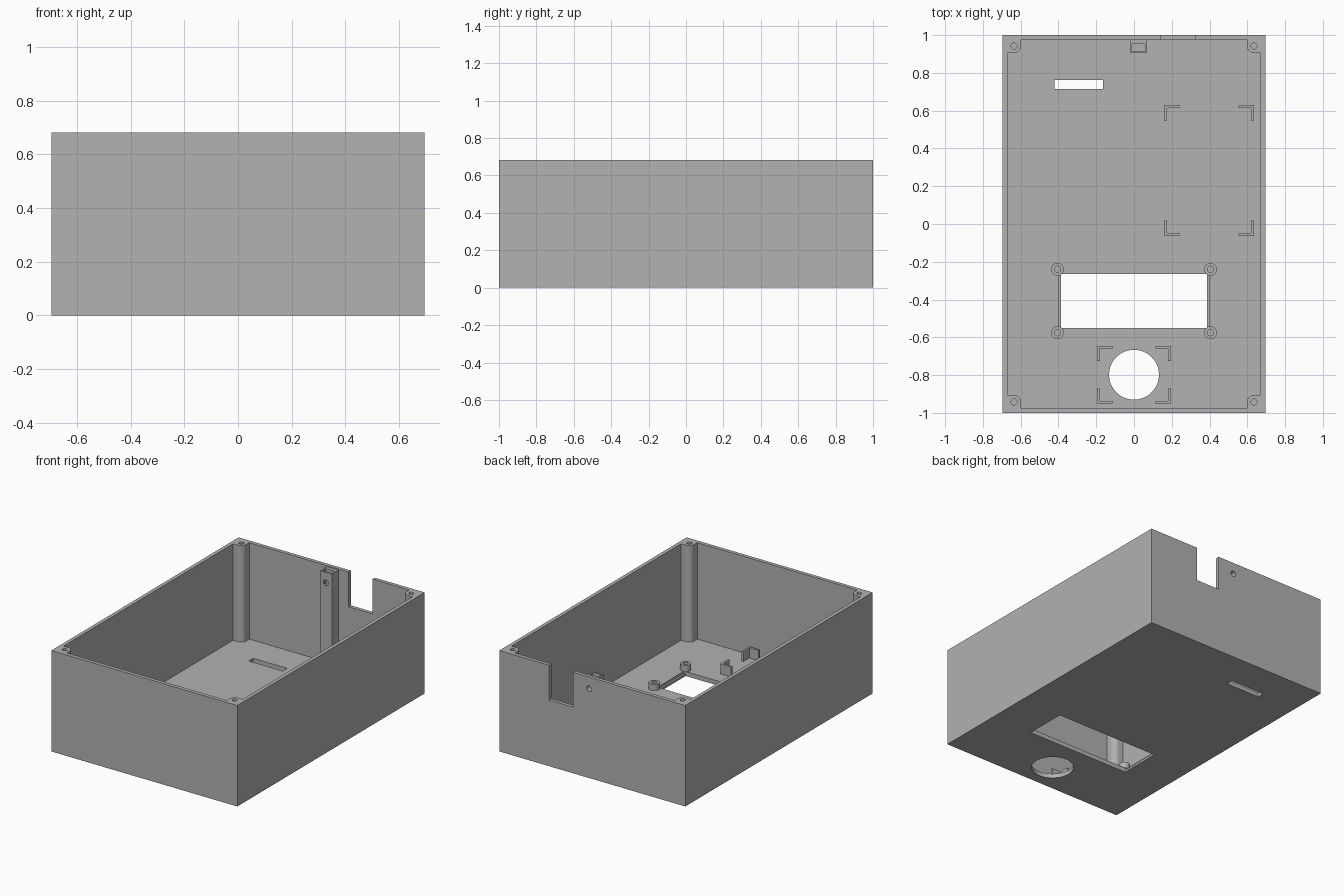
import bpy, bmesh
from mathutils import Matrix, Vector

if "Cube" in bpy.data.objects:
    bpy.data.objects.remove(bpy.data.objects["Cube"], do_unlink=True)

HX, HY, H = 0.695, 1.0, 0.682    # half width, half length, height
WALL, FLOOR = 0.025, 0.03

grey = bpy.data.materials.new("plain grey")
grey.use_nodes = True
grey.diffuse_color = (0.445, 0.445, 0.445, 1)
grey.node_tree.nodes["Principled BSDF"].inputs["Base Color"].default_value = grey.diffuse_color


def finish(name, bm):
    mesh = bpy.data.meshes.new(name)
    bm.to_mesh(mesh)
    bm.free()
    mesh.materials.append(grey)
    obj = bpy.data.objects.new(name, mesh)
    bpy.context.collection.objects.link(obj)
    return obj


def box(name, x0, x1, y0, y1, z0, z1):
    bm = bmesh.new()
    lo, hi = Vector((x0, y0, z0)), Vector((x1, y1, z1))
    bmesh.ops.create_cube(bm, size=1, matrix=Matrix.Translation((lo + hi) / 2)
                          @ Matrix.Diagonal((*(hi - lo), 1)))
    return finish(name, bm)


def cylinder(name, center, r, depth, axis="Z", sides=32):
    bm = bmesh.new()
    turn = Matrix.Rotation(1.5707963, 4, "X") if axis == "Y" else Matrix()
    bmesh.ops.create_cone(bm, cap_ends=True, segments=sides, radius1=r, radius2=r,
                          depth=depth, matrix=Matrix.Translation(center) @ turn)
    return finish(name, bm)


def combine(target, other, operation):
    """Apply a boolean and discard the helper."""
    mod = target.modifiers.new("shape", "BOOLEAN")
    mod.operation, mod.object, mod.solver = operation, other, "EXACT"
    bpy.context.view_layer.objects.active = target
    bpy.ops.object.modifier_apply(modifier=mod.name)
    bpy.data.objects.remove(other, do_unlink=True)


def cut(target, other):
    combine(target, other, "DIFFERENCE")


def join(target, other):
    combine(target, other, "UNION")


def smooth(obj):
    bpy.ops.object.select_all(action="DESELECT")
    obj.select_set(True)
    bpy.context.view_layer.objects.active = obj
    bpy.ops.object.shade_smooth_by_angle(angle=0.6)


CORNERS = [(sx, sy) for sx in (-1, 1) for sy in (-1, 1)]

# Open tray: solid block hollowed from above
case = box("enclosure", -HX, HX, -HY, HY, 0, H)
cut(case, box("cavity", WALL - HX, HX - WALL, WALL - HY, HY - WALL, FLOOR, H + 0.1))

# Rounded screw columns merged into the corners
PX, PY, PR = 0.635, 0.942, 0.037
for sx, sy in CORNERS:
    cx, cy = sx * PX, sy * PY
    wx, wy = sx * (HX - 0.01), sy * (HY - 0.01)
    column = cylinder("column", (cx, cy, H / 2 + 0.005), PR, H - 0.01)
    for ax, bx, ay, by in ((cx, wx, cy - sy * PR, wy), (cx - sx * PR, wx, cy, wy)):
        join(column, box("web", *sorted((ax, bx)), *sorted((ay, by)), 0.01, H))
    join(case, column)
    cut(case, cylinder("screw_hole", (cx, cy, H), 0.016, 0.3, sides=24))

# Nut post on the back wall, with top pocket and cross hole
join(case, box("nut_post", -0.02, 0.067, 0.905, HY - 0.01, 0.01, H - 0.008))
cut(case, box("nut_pocket", -0.01, 0.057, 0.914, 0.952, 0.53, H + 0.05))
cut(case, cylinder("cross_hole", (0.023, 0.95, 0.604), 0.019, 0.3, "Y", 24))

# Openings: back notch, floor slot, stepped display window, round port
cut(case, box("notch", 0.143, 0.323, 0.95, 1.1, 0.447, H + 0.1))
cut(case, box("slot", -0.42, -0.165, 0.715, 0.762, -0.1, 0.1))
cut(case, box("window", -0.387, 0.387, -0.55, -0.265, -0.1, 0.1))
cut(case, box("window_ledge", -0.399, 0.399, -0.55, -0.265, FLOOR / 2, 0.1))
cut(case, cylinder("port", (0, -0.798, 0), 0.132, 0.3, sides=64))
smooth(case)

# Display standoffs
for sx in (-1, 1):
    for y in (-0.24, -0.575):
        post = cylinder("display_standoff", (sx * 0.405, y, FLOOR + 0.021), 0.034, 0.042)
        cut(post, cylinder("bore", (sx * 0.405, y, FLOOR + 0.05), 0.017, 0.09, sides=24))
        smooth(post)


def corner_brackets(name, x0, x1, y0, y1, leg, t, height):
    """Four L-shaped retainers at the corners of a rectangle."""
    for sx, sy in CORNERS:
        x, y = (x1 if sx > 0 else x0), (y1 if sy > 0 else y0)
        spans = [(leg, t), (t, leg)]
        arms = [box(name, *sorted((x, x - sx * dx)), *sorted((y, y - sy * dy)),
                    FLOOR - 0.005, FLOOR + height) for dx, dy in spans]
        join(*arms)


corner_brackets("battery_bracket", 0.16, 0.635, -0.063, 0.63, 0.082, 0.016, 0.035)
corner_brackets("port_bracket", -0.195, 0.195, -0.95, -0.645, 0.08, 0.014, 0.068)
